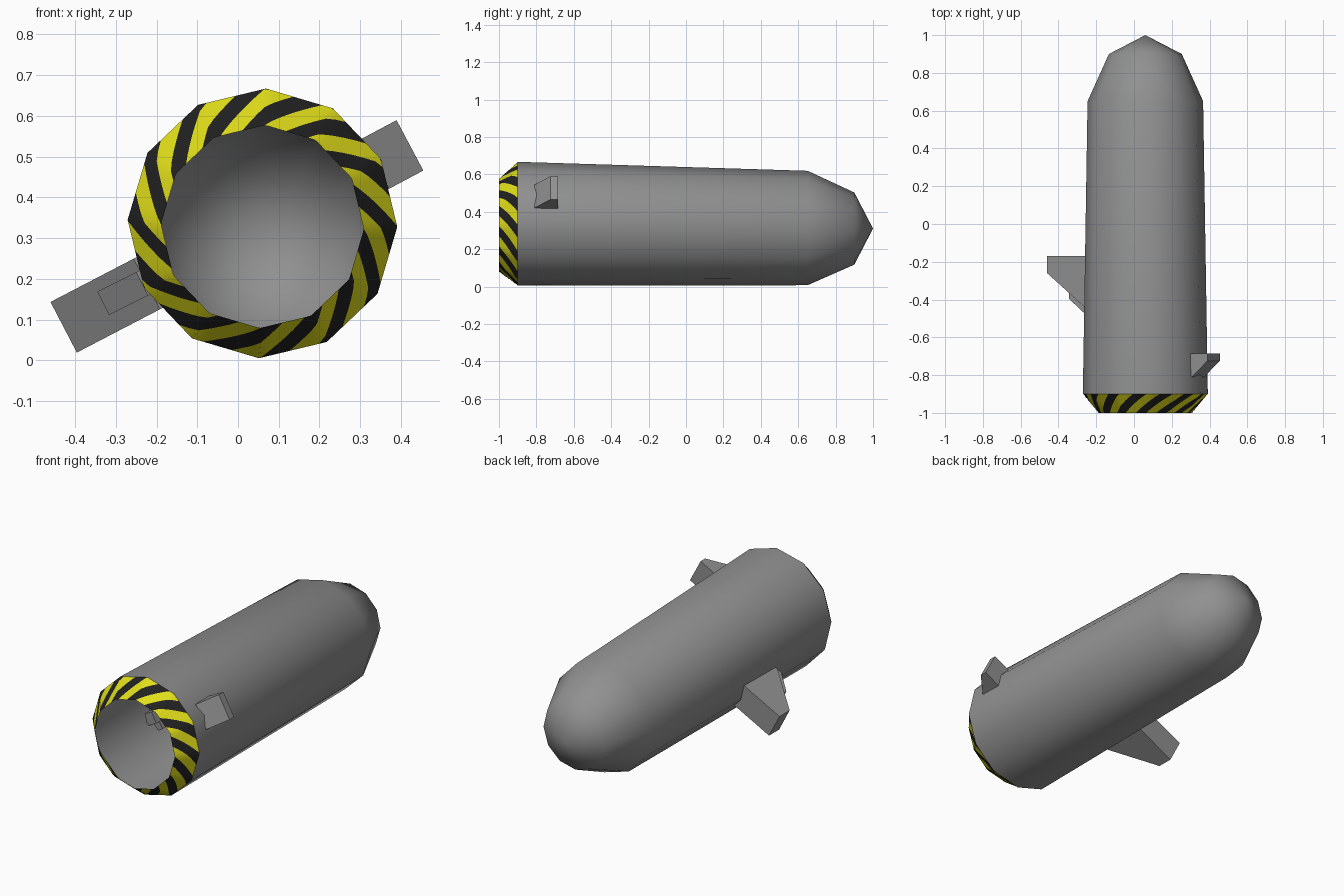
import bpy, bmesh, math
from mathutils import Vector

if "Cube" in bpy.data.objects:
    bpy.data.objects.remove(bpy.data.objects["Cube"])

SIDES = 12
START = math.radians(-1.5)


def material(name, rgb):
    m = bpy.data.materials.new(name)
    m.diffuse_color = (*rgb, 1)
    m.use_nodes = True
    m.node_tree.nodes["Principled BSDF"].inputs["Base Color"].default_value = m.diffuse_color
    return m


grey = material("hull_grey", (0.28, 0.28, 0.28))
yellow = material("warning_yellow", (0.75, 0.73, 0.01))
black = material("warning_black", (0.015, 0.015, 0.015))


def finish(name, bm, mats, smooth):
    bmesh.ops.recalc_face_normals(bm, faces=bm.faces)
    me = bpy.data.meshes.new(name)
    bm.to_mesh(me)
    bm.free()
    for m in mats:
        me.materials.append(m)
    for p in me.polygons:
        p.use_smooth = smooth
    ob = bpy.data.objects.new(name, me)
    bpy.context.collection.objects.link(ob)
    return ob


def ring_point(section, t):
    """Point on a 12-sided section (y, centre z, radius); t counts sides."""
    y, cz, r = section
    k = math.floor(t)
    a, b = (START + (k + i) * 2 * math.pi / SIDES for i in (0, 1))
    p = Vector((0.06 + r * math.cos(a), y, cz + r * math.sin(a)))
    q = Vector((0.06 + r * math.cos(b), y, cz + r * math.sin(b)))
    return p.lerp(q, t - k)


REAR = (-0.9, 0.336, 0.331)
LIP = (-1.0, 0.328, 0.249)

# Hull: open tapering tube with a faceted rounded nose
bm = bmesh.new()
rings = [[bm.verts.new(ring_point(s, i)) for i in range(SIDES)]
         for s in (REAR, (0.65, 0.313, 0.306), (0.9, 0.31, 0.193))]
tip = bm.verts.new((0.06, 1.0, 0.31))
for i in range(SIDES):
    j = (i + 1) % SIDES
    for r0, r1 in zip(rings, rings[1:]):
        bm.faces.new((r0[i], r0[j], r1[j], r1[i]))
    bm.faces.new((rings[-1][i], rings[-1][j], tip))
finish("hull", bm, [grey], True)

# Striped rim: cone band whose cells are sheared into slanted stripes
STRIPES, CELLS, ROWS = 14, 12, 6
N = STRIPES * CELLS
PHASE = 167.7 / 30
bm = bmesh.new()
grid = []
for r in range(ROWS + 1):
    row = []
    for i in range(N):
        t = (i + 2 * r) * SIDES / N + PHASE
        row.append(bm.verts.new(ring_point(REAR, t).lerp(ring_point(LIP, t), r / ROWS)))
    grid.append(row)
for r in range(ROWS):
    for i in range(N):
        j = (i + 1) % N
        f = bm.faces.new((grid[r][i], grid[r][j], grid[r + 1][j], grid[r + 1][i]))
        f.material_index = 1 if i % CELLS < CELLS // 2 else 0
finish("striped_rim", bm, [yellow, black], True)


# Fins: (radius, y) outlines extruded to a width, pointing out from the hull axis
def fin(name, outline, width, degrees):
    a = math.radians(degrees)
    out = Vector((math.cos(a), 0, math.sin(a)))
    side = Vector((-math.sin(a), 0, math.cos(a))) * width / 2
    centre = Vector((0.06, 0, 0.335))
    bm = bmesh.new()
    lo, hi = ([bm.verts.new(centre + out * r + Vector((0, y, 0)) + side * s)
               for r, y in outline] for s in (-1, 1))
    bm.faces.new(lo)
    bm.faces.new(hi[::-1])
    for i in range(len(outline)):
        j = (i + 1) % len(outline)
        bm.faces.new((lo[i], lo[j], hi[j], hi[i]))
    finish(name, bm, [grey], False)


fin("right_fin", [(0.28, -0.685), (0.41, -0.685), (0.41, -0.725),
                  (0.315, -0.81), (0.28, -0.81)], 0.14, 28)
fin("left_fin", [(0.28, -0.17), (0.55, -0.17), (0.55, -0.26),
                 (0.32, -0.445), (0.28, -0.445)], 0.14, 207.5)
fin("left_fin_brace", [(0.27, -0.25), (0.437, -0.25), (0.437, -0.395),
                       (0.33, -0.485), (0.27, -0.485)], 0.064, 206.5)
